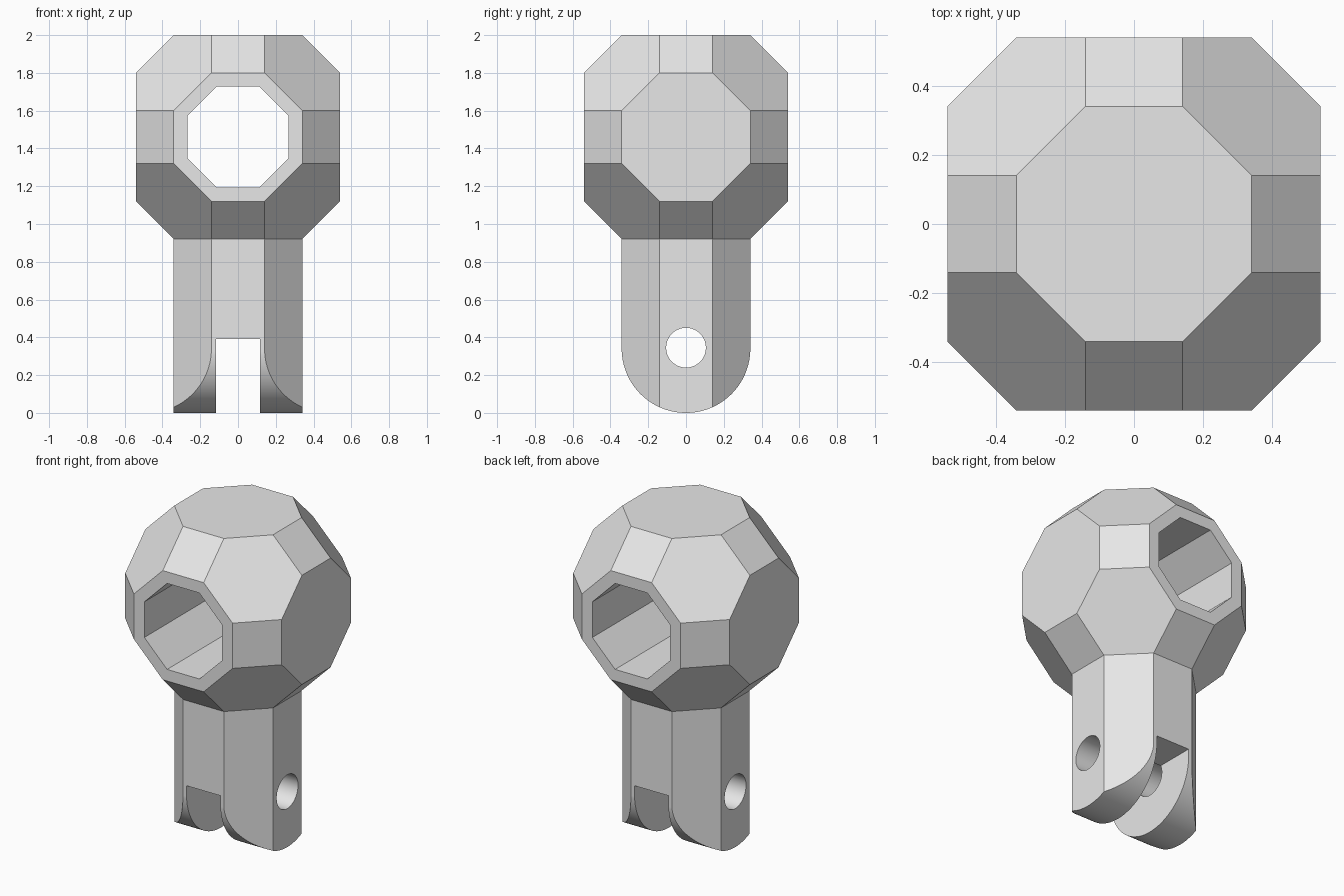
import bpy
import bmesh
from math import sin, cos, pi, sqrt, radians
from itertools import permutations, product
from mathutils import Vector

cube = bpy.data.objects.get("Cube")
if cube:
    bpy.data.objects.remove(cube, do_unlink=True)

# Main sizes
HEAD_R = 0.5395                      # half width of the faceted head
UNIT = HEAD_R / (1 + 2 * sqrt(2))    # half of one head edge
STEM_R = UNIT * (1 + sqrt(2))        # half width of the octagonal stem
HEAD_Z = 2 - HEAD_R

grey = bpy.data.materials.new("grey plastic")
grey.use_nodes = True
grey.diffuse_color = (0.8, 0.8, 0.8, 1)
grey.node_tree.nodes["Principled BSDF"].inputs["Base Color"].default_value = grey.diffuse_color


def add_object(name, bm):
    bmesh.ops.recalc_face_normals(bm, faces=bm.faces[:])
    mesh = bpy.data.meshes.new(name)
    bm.to_mesh(mesh)
    bm.free()
    mesh.materials.append(grey)
    obj = bpy.data.objects.new(name, mesh)
    bpy.context.collection.objects.link(obj)
    return obj


def prism(name, outline, axis, low, high):
    """Extrude a 2D outline along the x, y or z axis."""
    def place(p, d):
        return {"x": (d, *p), "y": (p[0], d, p[1]), "z": (*p, d)}[axis]
    bm = bmesh.new()
    face = bm.faces.new([bm.verts.new(place(p, low)) for p in outline])
    new = bmesh.ops.extrude_face_region(bm, geom=[face])["geom"]
    shift = Vector(place((0, 0), high - low))
    bmesh.ops.translate(bm, vec=shift, verts=[v for v in new if isinstance(v, bmesh.types.BMVert)])
    return add_object(name, bm)


def ring(apothem, sides, center=(0, 0)):
    """Regular polygon with flat sides facing the axes."""
    r = apothem / cos(pi / sides)
    angles = [(i + 0.5) * 2 * pi / sides for i in range(sides)]
    return [(center[0] + r * cos(a), center[1] + r * sin(a)) for a in angles]


def combine(obj, other, operation):
    """Apply a boolean and discard the other solid."""
    mod = obj.modifiers.new(operation, "BOOLEAN")
    mod.operation, mod.object, mod.solver = operation, other, "EXACT"
    bpy.context.view_layer.objects.active = obj
    bpy.ops.object.modifier_apply(modifier=mod.name)
    bpy.data.objects.remove(other, do_unlink=True)


# Faceted head: octagons, hexagons and squares
bm = bmesh.new()
for order in permutations((UNIT, STEM_R, HEAD_R)):
    for signs in product((-1, 1), repeat=3):
        x, y, z = (s * v for s, v in zip(signs, order))
        bm.verts.new((x, y, z + HEAD_Z))
bmesh.ops.convex_hull(bm, input=bm.verts[:])
bmesh.ops.dissolve_limit(bm, angle_limit=radians(2), verts=bm.verts[:], edges=bm.edges[:])
body = add_object("ball_head_with_forked_stem", bm)

# Octagonal stem with a rounded lower end
stem = prism("stem", ring(STEM_R, 8), "z", -0.1, HEAD_Z - HEAD_R + 0.03)
r = STEM_R + 0.0005
steps = 64
arc = [(-r * cos(pi * i / steps), r - r * sin(pi * i / steps)) for i in range(steps + 1)]
rounded = prism("rounded_end", [(-0.6, 1.2), (-0.6, 0.6)] + arc + [(0.6, 0.6), (0.6, 1.2)], "x", -0.6, 0.6)
combine(stem, rounded, "INTERSECT")

# Fork slot and pin hole
slot = prism("slot", [(-0.117, -0.2), (0.117, -0.2), (0.117, 0.39), (-0.117, 0.39)], "y", -0.6, 0.6)
combine(stem, slot, "DIFFERENCE")
pin = prism("pin_hole", ring(0.105, 48, (0, 0.345)), "x", -0.6, 0.6)
combine(stem, pin, "DIFFERENCE")

# Join stem and head, then bore the octagonal hole from front to back
combine(body, stem, "UNION")
bore = prism("bore", ring(0.268, 8, (0, HEAD_Z)), "y", -0.8, 0.8)
combine(body, bore, "DIFFERENCE")

# Smooth curved surfaces, crisp facets
bpy.ops.object.select_all(action="DESELECT")
body.select_set(True)
bpy.context.view_layer.objects.active = body
bpy.ops.object.shade_smooth_by_angle(angle=radians(20))
normals = body.modifiers.new("flat_facets", "WEIGHTED_NORMAL")
normals.keep_sharp = True
normals.weight = 100
